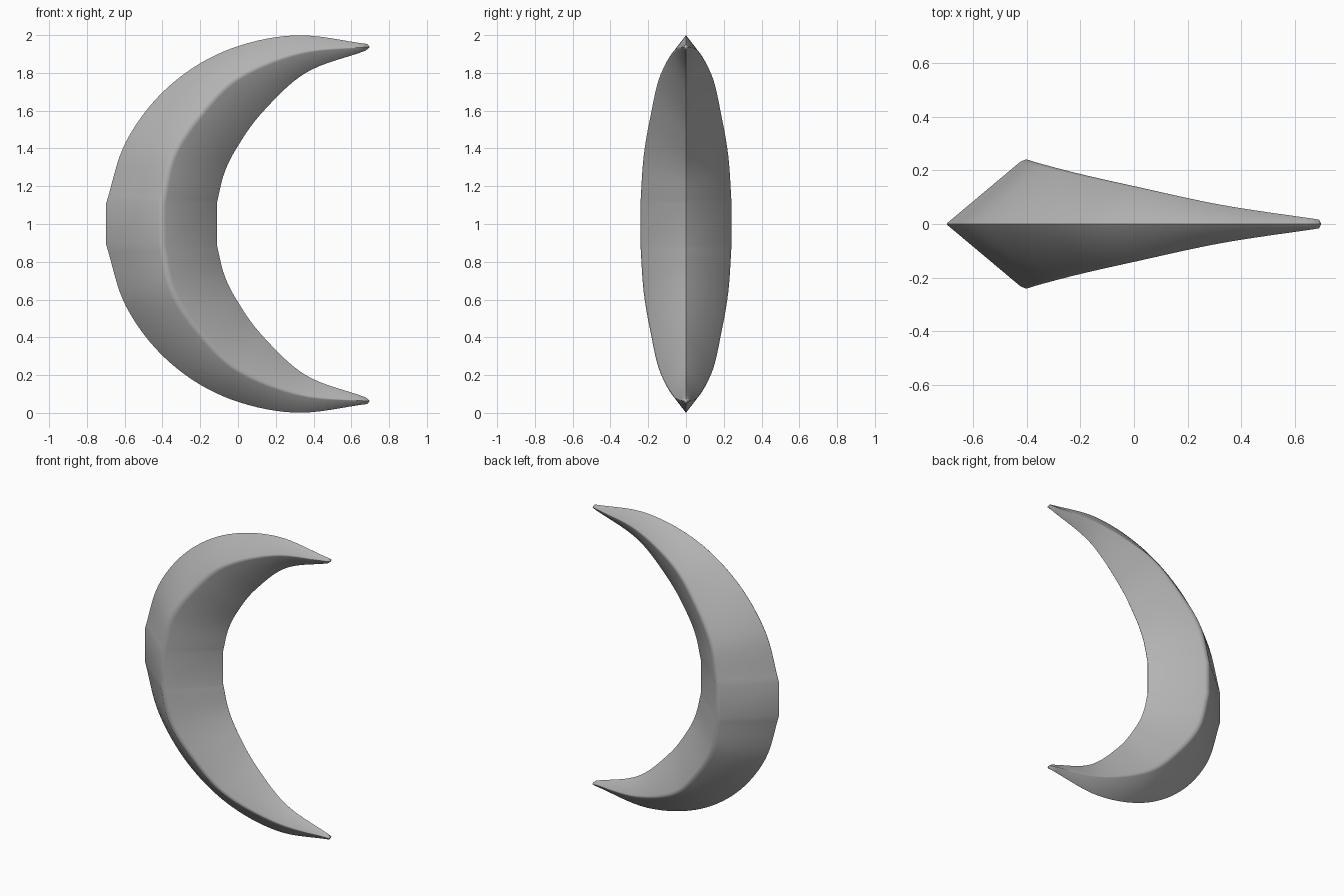
import bpy
import bmesh
import math
from mathutils import Vector

if "Cube" in bpy.data.objects:
    bpy.data.objects.remove(bpy.data.objects["Cube"], do_unlink=True)

STEPS = 8  # rings between stations

# Upper half of the outer edge, the raised ridge and the inner edge: x, y, z
outer = [(-0.7, 0, 1.11), (-0.594, 0, 1.438), (-0.379, 0, 1.719),
         (-0.077, 0, 1.914), (0.295, 0, 1.999), (0.685, 0, 1.953)]
ridge = [(-0.402, 0.25, 1.11), (-0.345, 0.232, 1.36), (-0.2, 0.193, 1.58),
         (0, 0.146, 1.775), (0.33, 0.073, 1.905), (0.69, 0.017, 1.938)]
inner = [(-0.11, 0, 1.11), (-0.07, 0, 1.27), (0, 0, 1.41),
         (0.13, 0, 1.59), (0.36, 0, 1.80), (0.675, 0, 1.917)]


def smooth_path(points):
    """Curve through all the points."""
    p = [Vector(q) for q in points]
    p = [2 * p[0] - p[1]] + p + [2 * p[-1] - p[-2]]
    path = []
    for i in range(1, len(p) - 2):
        a, b, c, d = p[i - 1:i + 3]
        for k in range(STEPS):
            t = k / STEPS
            path.append(b + (c - a) * t / 2 + (a - 2.5 * b + 2 * c - d / 2) * t ** 2
                        + (1.5 * (b - c) + (d - a) / 2) * t ** 3)
    return path + [p[-2]]


def rounded_section(corners, amounts):
    """Diamond cross-section with softened corners."""
    ring = []
    for i, corner in enumerate(corners):
        a = corner.lerp(corners[i - 1], amounts[i])
        b = corner.lerp(corners[(i + 1) % 4], amounts[i])
        middle = a.lerp(b, 0.5).lerp(corner, 0.5)
        ring += [a, middle, b]
    return ring


def flip(v, axis):
    w = v.copy()
    w[axis] = (2 if axis == 2 else 0) - w[axis]
    return w


# Rings from the lower tip to the upper tip
upper = [[o, flip(r, 1), n, r] for o, r, n in
         zip(smooth_path(outer), smooth_path(ridge), smooth_path(inner))]
lower = [[flip(v, 2) for v in ring] for ring in reversed(upper)]
sections = [rounded_section(c, (0.015, 0.07, 0.015, 0.07)) for c in lower + upper]

bm = bmesh.new()
rings = [[bm.verts.new(v) for v in s] for s in sections]
count = len(rings[0])
for r0, r1 in zip(rings, rings[1:]):
    for i in range(count):
        j = (i + 1) % count
        bm.faces.new((r0[i], r0[j], r1[j], r1[i]))

# Blunt tips
for ring in (rings[0], rings[-1]):
    centre = sum((v.co for v in ring), Vector()) / count
    tip = bm.verts.new(centre + Vector((0.013, 0, 0)))
    for i in range(count):
        bm.faces.new((ring[i], ring[(i + 1) % count], tip))
bmesh.ops.recalc_face_normals(bm, faces=bm.faces)

mesh = bpy.data.meshes.new("crescent")
bm.to_mesh(mesh)
bm.free()
crescent = bpy.data.objects.new("crescent", mesh)
bpy.context.collection.objects.link(crescent)

# Plain grey surface
grey = bpy.data.materials.new("plain grey")
grey.use_nodes = True
colour = (0.45, 0.45, 0.45, 1)
grey.diffuse_color = colour
grey.node_tree.nodes["Principled BSDF"].inputs["Base Color"].default_value = colour
mesh.materials.append(grey)

bpy.context.view_layer.objects.active = crescent
crescent.select_set(True)
bpy.ops.object.shade_smooth_by_angle(angle=math.radians(50))
